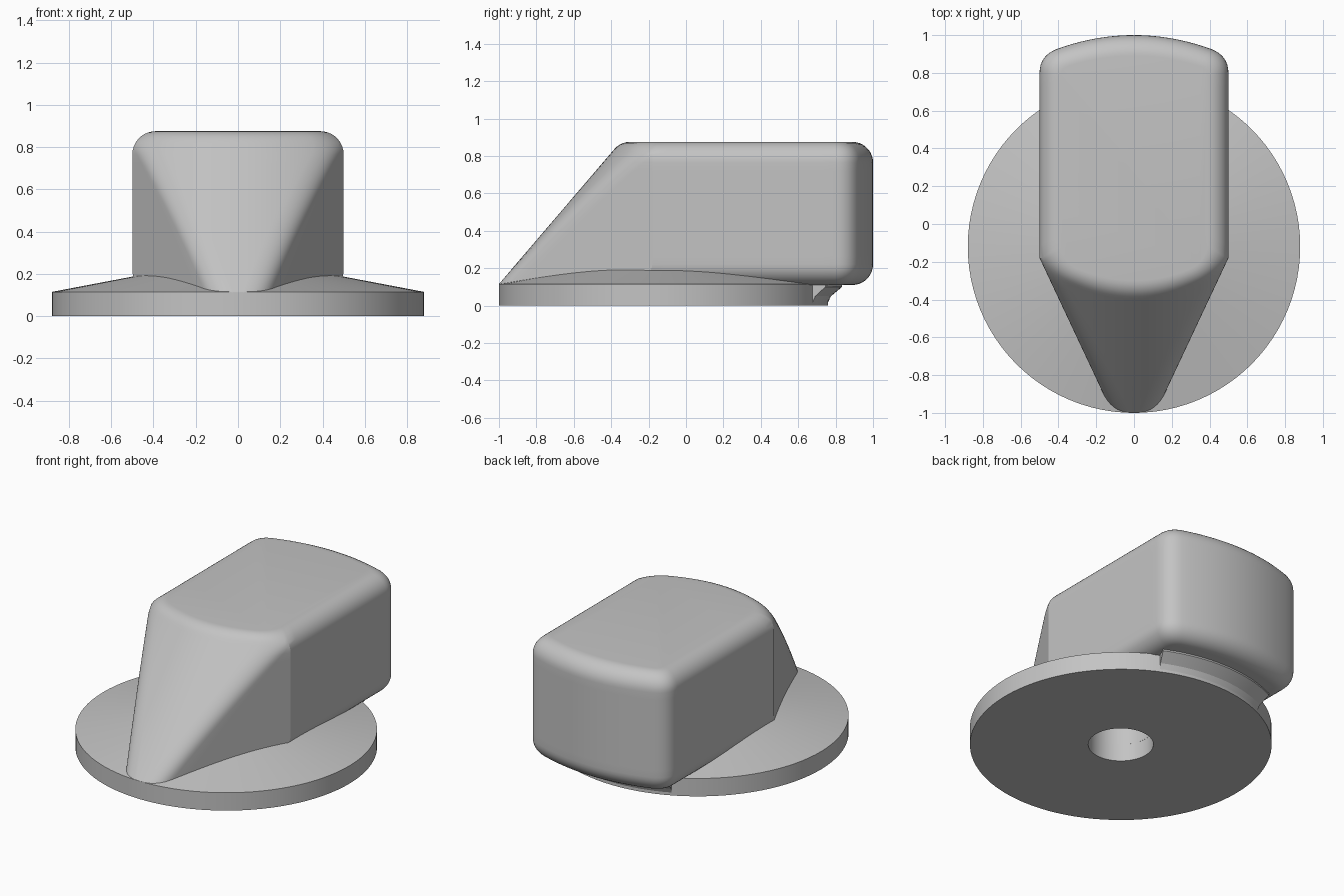
import bpy, bmesh, math
from mathutils import Vector

cube = bpy.data.objects.get("Cube")
if cube:
    bpy.data.objects.remove(cube, do_unlink=True)

grey = bpy.data.materials.new("plain_grey")
grey.use_nodes = True
grey.diffuse_color = (0.55, 0.55, 0.55, 1)
grey.node_tree.nodes["Principled BSDF"].inputs["Base Color"].default_value = (0.55, 0.55, 0.55, 1)

AXIS = Vector((0, -0.12, 0))     # dial axis
HOLE = 0.19                      # shaft hole radius
HALF, LOW, TOP, R = 0.5, 0.11, 0.875, 0.11
SHOULDER, TAPER = -0.18, 0.47    # where the side walls turn in, and how fast
SLOPE, BOW = 0.855, 0.68         # lean and bow of the front face


def loft(name, rings, closed=True, cap=True):
    """Skin a list of equal-length point rings."""
    bm = bmesh.new()
    rows = [[bm.verts.new(p) for p in ring] for ring in rings]
    n = len(rows[0])
    for a, b in zip(rows, rows[1:]):
        for i in range(n if closed else n - 1):
            j = (i + 1) % n
            bm.faces.new((a[i], a[j], b[j], b[i]))
    if cap:
        bm.faces.new(rows[0][::-1])
        bm.faces.new(rows[-1])
    bmesh.ops.remove_doubles(bm, verts=bm.verts, dist=0.0003)
    bmesh.ops.recalc_face_normals(bm, faces=bm.faces)
    mesh = bpy.data.meshes.new(name)
    bm.to_mesh(mesh)
    bm.free()
    mesh.materials.append(grey)
    obj = bpy.data.objects.new(name, mesh)
    bpy.context.collection.objects.link(obj)
    bpy.ops.object.select_all(action='DESELECT')
    obj.select_set(True)
    bpy.context.view_layer.objects.active = obj
    bpy.ops.object.shade_smooth_by_angle(angle=math.radians(22))
    return obj


def bend(a, corner, b, steps=8):
    """Rounded corner from a to b."""
    return [a * (1 - t) ** 2 + corner * 2 * t * (1 - t) + b * t * t
            for t in (i / steps for i in range(steps + 1))]


def line(a, b, steps):
    return [a.lerp(b, i / steps) for i in range(1, steps)]


def fillet(depth):
    """Inset of a rounded edge at a depth from the flat."""
    return R - math.sqrt(max(0, R * R - (R - depth) ** 2)) if depth < R else 0


def front_y(z):
    lean = math.atan(1 / SLOPE)
    reach = R * math.tan(lean / 2)
    if z > TOP - reach * math.sin(lean):
        corner = -1 + SLOPE * (TOP - 0.115)
        return corner + reach - math.sqrt(max(0, R * R - (z - TOP + R) ** 2))
    return -1 + SLOPE * max(0, z - 0.115)


def outline(z):
    """Horizontal section of the grip."""
    d_top, d_low = fillet(TOP - z), fillet(z - LOW)
    inset = max(d_top, d_low)
    half, wall, yf = HALF - inset, HALF - d_top, front_y(z)
    front = lambda x: Vector((x, yf + BOW * x * x, z))
    x = 0.2
    for _ in range(40):
        x = min(half, wall - TAPER * max(0, SHOULDER - front(x).y))
    corner = front(x)
    shoulder = Vector((half, SHOULDER - d_low / TAPER, z))
    # front corner rounding runs along the wall, then onto the side
    size, run = 0.09, (shoulder - corner).length
    if run > size:
        end = corner.lerp(shoulder, size / run)
    else:
        end = shoulder + Vector((0, size - run, 0))
        shoulder = end.copy()
    start = front(max(0.02, x - size))
    back = lambda u: Vector((u, 1 - inset - 0.44 * u * u, z))
    size = 0.09 - 0.4 * inset
    heel = back(half)
    side_end, back_start = heel - Vector((0, size, 0)), back(half - size)
    pts = [front(start.x * i / 8) for i in range(8)]
    pts += bend(start, corner, end)
    pts += line(end, shoulder, 8) + [shoulder] + line(shoulder, side_end, 14)
    pts += bend(side_end, heel, back_start)
    pts += [back(back_start.x * (1 - i / 10)) for i in range(1, 11)]
    mirrored = [Vector((-p.x, p.y, z)) for p in pts[-2:0:-1]]
    return pts + mirrored


def hole_ring(ring, z):
    """Project a section onto the shaft hole."""
    out = []
    for p in ring:
        angle = math.atan2(p.y - AXIS.y, p.x)
        out.append((HOLE * math.cos(angle), AXIS.y + HOLE * math.sin(angle), z))
    return out


# Grip with rounded edges and a blind shaft hole
arc = [R * (1 - math.cos(math.radians(90 * i / 9))) for i in range(10)]
levels = [LOW + h for h in arc]
levels += [LOW + R + (TOP - LOW - 2 * R) * i / 12 for i in range(1, 12)]
levels += [TOP - h for h in reversed(arc)]
sections = [outline(z) for z in levels]
loft("pointer_grip", [hole_ring(sections[0], 0.6), hole_ring(sections[0], LOW)] + sections)


def turned(profile, angles):
    """Rings of a profile swept round the dial axis."""
    return [[(r * math.sin(a), AXIS.y + r * math.cos(a), z) for r, z in profile] for a in angles]


# Round base with a shallow conical top
base_profile = [(HOLE, LOW), (HOLE, 0), (0.88, 0), (0.88, 0.115), (0.3, 0.225)]
loft("round_base", turned(base_profile, [math.tau * i / 96 for i in range(97)]),
     closed=False, cap=False)

# Flared web joining the base to the underside of the grip
web_profile = [(0.8, 0.002), (0.872, 0.002), (0.895, 0.05), (0.955, 0.1), (0.955, 0.125), (0.8, 0.125)]
loft("rear_web", turned(web_profile, [math.radians(-25 + 50 * i / 16) for i in range(17)]))
